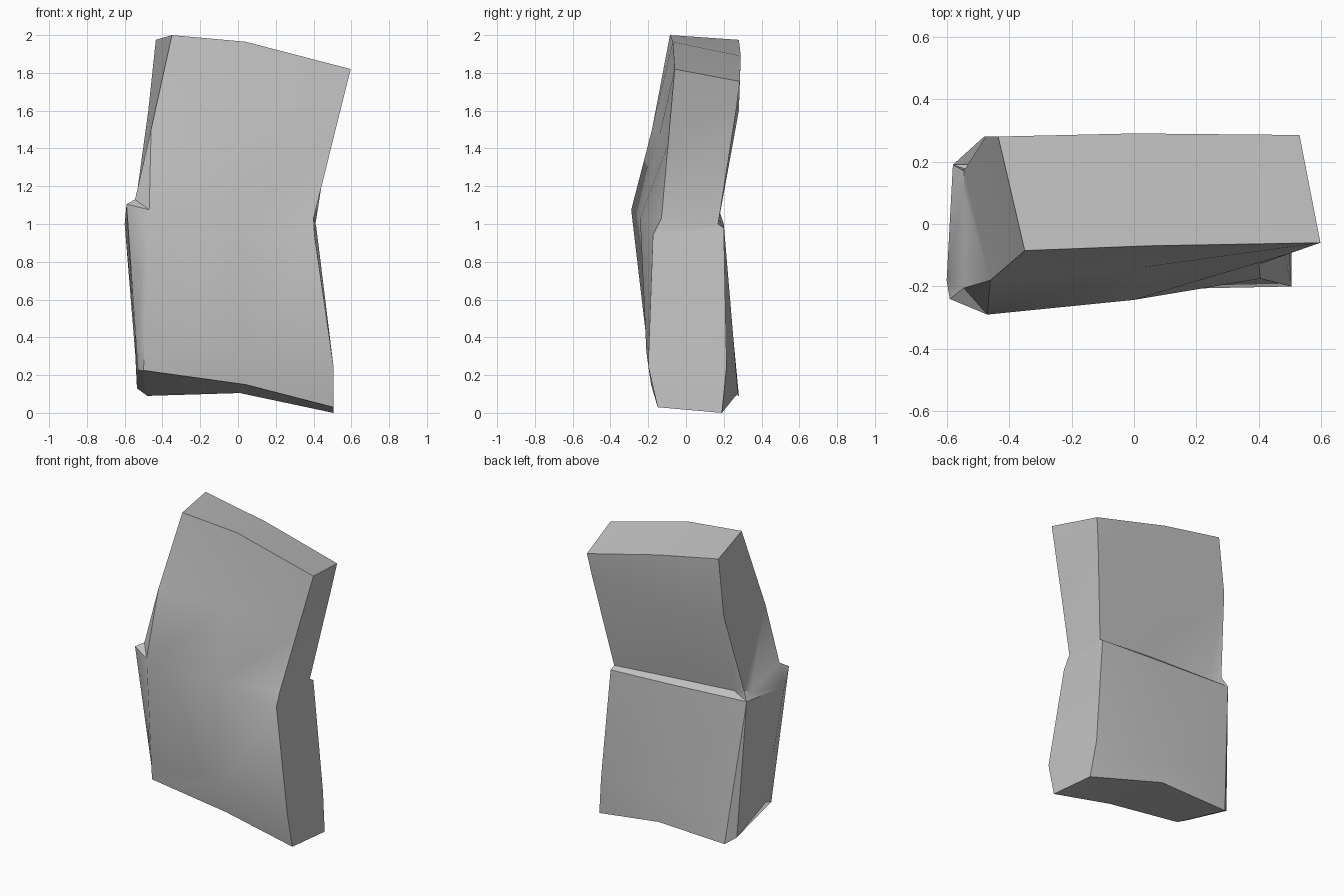
import bpy
import bmesh
import math
from mathutils import Vector

default_cube = bpy.data.objects.get("Cube")
if default_cube:
    bpy.data.objects.remove(default_cube)


def make_material(name, colour):
    material = bpy.data.materials.new(name)
    material.use_nodes = True
    material.diffuse_color = colour
    shader = next(n for n in material.node_tree.nodes if n.type == "BSDF_PRINCIPLED")
    shader.inputs["Base Color"].default_value = colour
    return material


# Every ring runs: front left, front middle, front right, back right, back middle,
# back left, then the chamfered end: rear, side, lip (as seen from the front)

# Underside of the lower block
foot = [(-.5, -.19, .225), (.04, -.185, .15), (.505, -.15, .03),
        (.505, .19, 0), (.01, .275, .105), (-.48, .28, .09),
        (-.535, .23, .13), (-.53, -.08, .245), (-.53, -.14, .225)]

# Upper rim of the lower block, with the chipped lip on one end
end_corner = (-.58, .19, 1.03)
waist = [(-.47, -.29, 1.075), (0, -.243, 1.03), (.405, -.175, .94),
         (.415, .2, .98), (0, .2, 1.0), end_corner,
         end_corner, (-.6, -.18, 1.0), (-.59, -.24, 1.105)]

# Recessed base of the upper block; the front is continuous with the rim
neck = [waist[0], waist[1], (.4, -.13, 1.03),
        (.41, .17, 1.0), (0, .165, 1.03), (-.46, .15, 1.056),
        (-.545, .17, 1.09), (-.545, .1, 1.045), (-.545, -.205, 1.13)]


def close_end(front, back):
    """Ring whose chamfered end narrows to one plain corner at each side."""
    return front + back + [back[-1], front[0], front[0]]


shoulder = close_end([(-.46, -.18, 1.5), (.02, -.14, 1.47), (.497, -.095, 1.42)],
                     [(.505, .265, 1.6), (0, .28, 1.6), (-.475, .28, 1.6)])
crown = close_end([(-.35, -.085, 2), (.04, -.07, 1.965), (.597, -.06, 1.82)],
                  [(.53, .285, 1.755), (0, .29, 1.89), (-.435, .28, 1.975)])

# Slight bulge just above the foot
shin = [Vector(low).lerp(Vector(high), .2) for low, high in zip(foot, waist)]
shin[1].y = -.21
shin[2] = Vector((.505, -.2, .25))
shin[3] = Vector((.475, .215, .25))


def loft(name, rings, material):
    """Skin the rings, close both ends and merge the shared corners."""
    bm = bmesh.new()
    layers = [[bm.verts.new(point) for point in ring] for ring in rings]
    count = len(rings[0])
    for low, high in zip(layers, layers[1:]):
        for i in range(count):
            j = (i + 1) % count
            bm.faces.new((low[i], low[j], high[j], high[i]))
    for layer in (layers[0], layers[-1]):
        a, b, c, d, e, f, rear, side, lip = layer
        for face in ((a, b, e, f), (b, c, d, e), (a, f, rear, side, lip)):
            bm.faces.new(face)
    bmesh.ops.remove_doubles(bm, verts=bm.verts, dist=.001)
    bmesh.ops.recalc_face_normals(bm, faces=bm.faces)
    mesh = bpy.data.meshes.new(name)
    bm.to_mesh(mesh)
    bm.free()
    mesh.materials.append(material)
    block = bpy.data.objects.new(name, mesh)
    bpy.context.collection.objects.link(block)
    bpy.ops.object.select_all(action="DESELECT")
    block.select_set(True)
    bpy.context.view_layer.objects.active = block
    bpy.ops.object.shade_smooth_by_angle(angle=math.radians(38))
    return block


stone_grey = make_material("stone grey", (.54, .54, .54, 1))
loft("stone_slab", [foot, shin, waist, neck, shoulder, crown], stone_grey)
